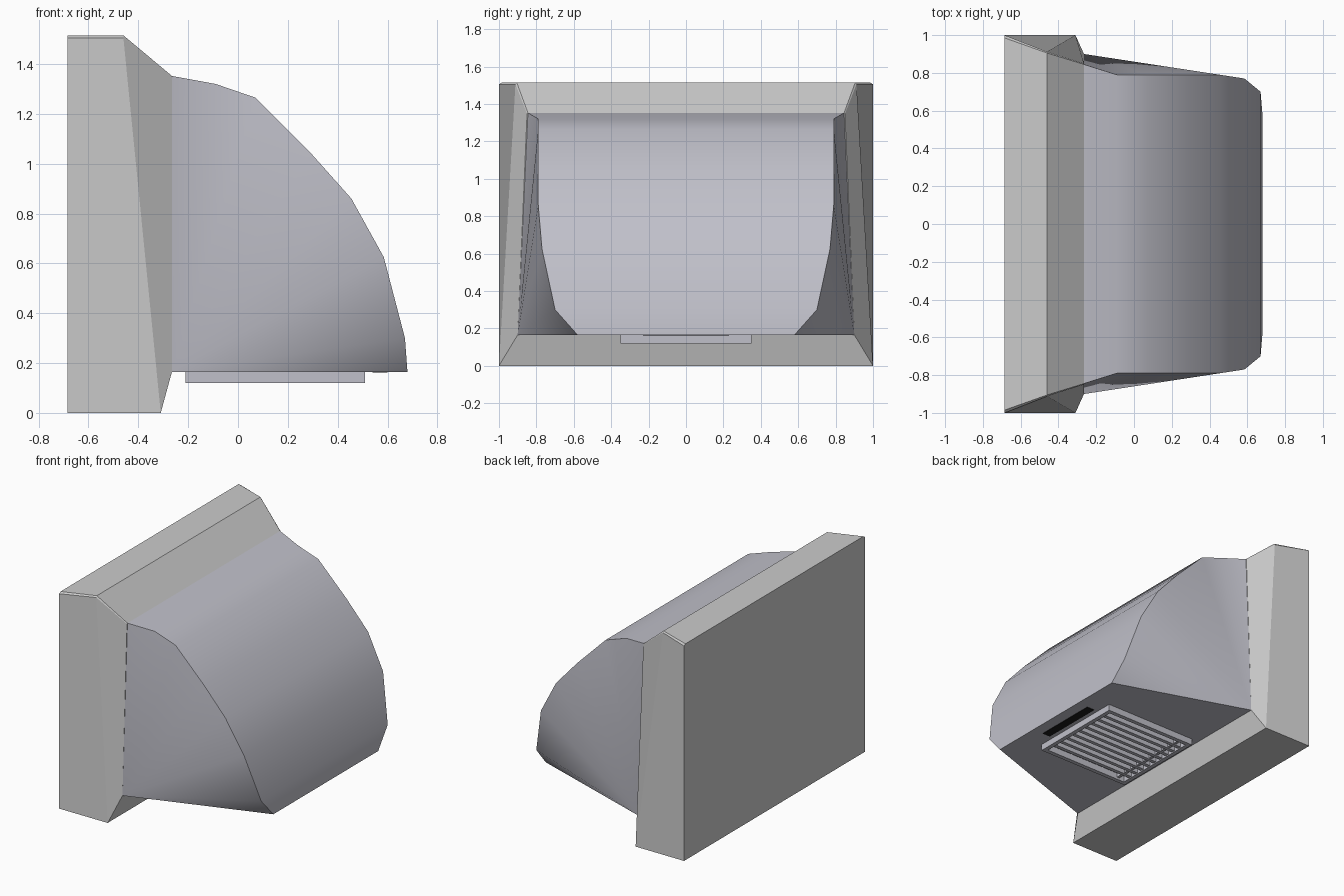
import bpy, bmesh, math

if "Cube" in bpy.data.objects:
    bpy.data.objects.remove(bpy.data.objects["Cube"])


def material(name, rgb):
    m = bpy.data.materials.new(name)
    m.diffuse_color = (*rgb, 1)
    m.use_nodes = True
    m.node_tree.nodes["Principled BSDF"].inputs["Base Color"].default_value = m.diffuse_color
    return m


blue_grey = material("blue_grey", (0.53, 0.53, 0.59))
black = material("black", (0.01, 0.01, 0.01))


def finish(bm, name, mat=None, smooth=None):
    bmesh.ops.remove_doubles(bm, verts=bm.verts, dist=1e-5)
    bmesh.ops.recalc_face_normals(bm, faces=bm.faces)
    me = bpy.data.meshes.new(name)
    bm.to_mesh(me)
    bm.free()
    ob = bpy.data.objects.new(name, me)
    bpy.context.collection.objects.link(ob)
    if mat:
        me.materials.append(mat)
    if smooth:
        bpy.ops.object.select_all(action='DESELECT')
        ob.select_set(True)
        bpy.context.view_layer.objects.active = ob
        bpy.ops.object.shade_smooth_by_angle(angle=math.radians(smooth))
    return ob


def mirrored(half):
    return half + [(x, -y, z) for x, y, z in reversed(half)]


def box(bm, x0, x1, y0, y1, z0, z1):
    vs = bmesh.ops.create_cube(bm, size=1)["verts"]
    for v in vs:
        v.co = ((x0 + x1) / 2 + v.co.x * (x1 - x0),
                (y0 + y1) / 2 + v.co.y * (y1 - y0),
                (z0 + z1) / 2 + v.co.z * (z1 - z0))


# Wall plate: three rings skinned from back to front, tapering at the rim
half_rings = [
    [(-0.685, 1, 0), (-0.685, 1, 1.505), (-0.685, 0.985, 1.515)],
    [(-0.31, 1, 0), (-0.46, 0.912, 1.505), (-0.46, 0.905, 1.515)],
    [(-0.265, 0.9, 0.165), (-0.265, 0.85, 1.348), (-0.265, 0.845, 1.352)],
]
bm = bmesh.new()
rings = [[bm.verts.new(p) for p in mirrored(h)] for h in half_rings]
for a, b in zip(rings, rings[1:]):
    for i in range(6):
        j = (i + 1) % 6
        bm.faces.new((a[i], a[j], b[j], b[i]))
bm.faces.new(rings[0])
bm.faces.new(rings[-1])
finish(bm, "wall_plate")

# Hood: curved front from a profile of (x, half width, z), sides fanned
# from the bottom corner of the rim
profile = [(-0.265, 0.845, 1.352), (-0.09, 0.79, 1.32), (0.07, 0.79, 1.265),
           (0.29, 0.79, 1.045), (0.455, 0.79, 0.86), (0.585, 0.77, 0.625),
           (0.67, 0.70, 0.30), (0.68, 0.58, 0.165)]
bm = bmesh.new()
right = [bm.verts.new(p) for p in profile]
left = [bm.verts.new((x, -y, z)) for x, y, z in profile]
corners = [bm.verts.new((-0.265, s * 0.9, 0.165)) for s in (1, -1)]
for i in range(len(profile) - 1):
    bm.faces.new((right[i], right[i + 1], left[i + 1], left[i]))
    for side, c in zip((right, left), corners):
        bm.faces.new((side[i], side[i + 1], c))
bm.faces.new((right[-1], left[-1], corners[1], corners[0]))
bm.faces.new((right[0], left[0], corners[1], corners[0]))
finish(bm, "hood", blue_grey, 50)

# Vent frame under the hood
bm = bmesh.new()
X0, X1, Y, Z0, Z1, T = -0.21, 0.51, 0.35, 0.12, 0.17, 0.03
for s in (1, -1):
    box(bm, X0, X1, *sorted((s * Y, s * (Y - T))), Z0, Z1)
box(bm, X0, X0 + T, T - Y, Y - T, Z0, Z1)
box(bm, X1 - T, X1, T - Y, Y - T, Z0, Z1)
finish(bm, "vent_frame", blue_grey)

# Vent slats and the cross bar behind them
bm = bmesh.new()
n = 9
for i in range(n):
    y = (i + 1) * 2 * (Y - T) / (n + 1) - (Y - T)
    box(bm, X0 + T, X1 - T, y - 0.013, y + 0.013, Z0 + 0.008, Z1 - 0.01)
box(bm, X0 + 0.07, X0 + 0.09, T - Y, Y - T, Z0 + 0.015, Z1 - 0.01)
finish(bm, "vent_slats", blue_grey)

# Dark slot ahead of the vent
bm = bmesh.new()
box(bm, 0.54, 0.60, -0.23, 0.23, 0.162, 0.17)
finish(bm, "dark_slot", black)
